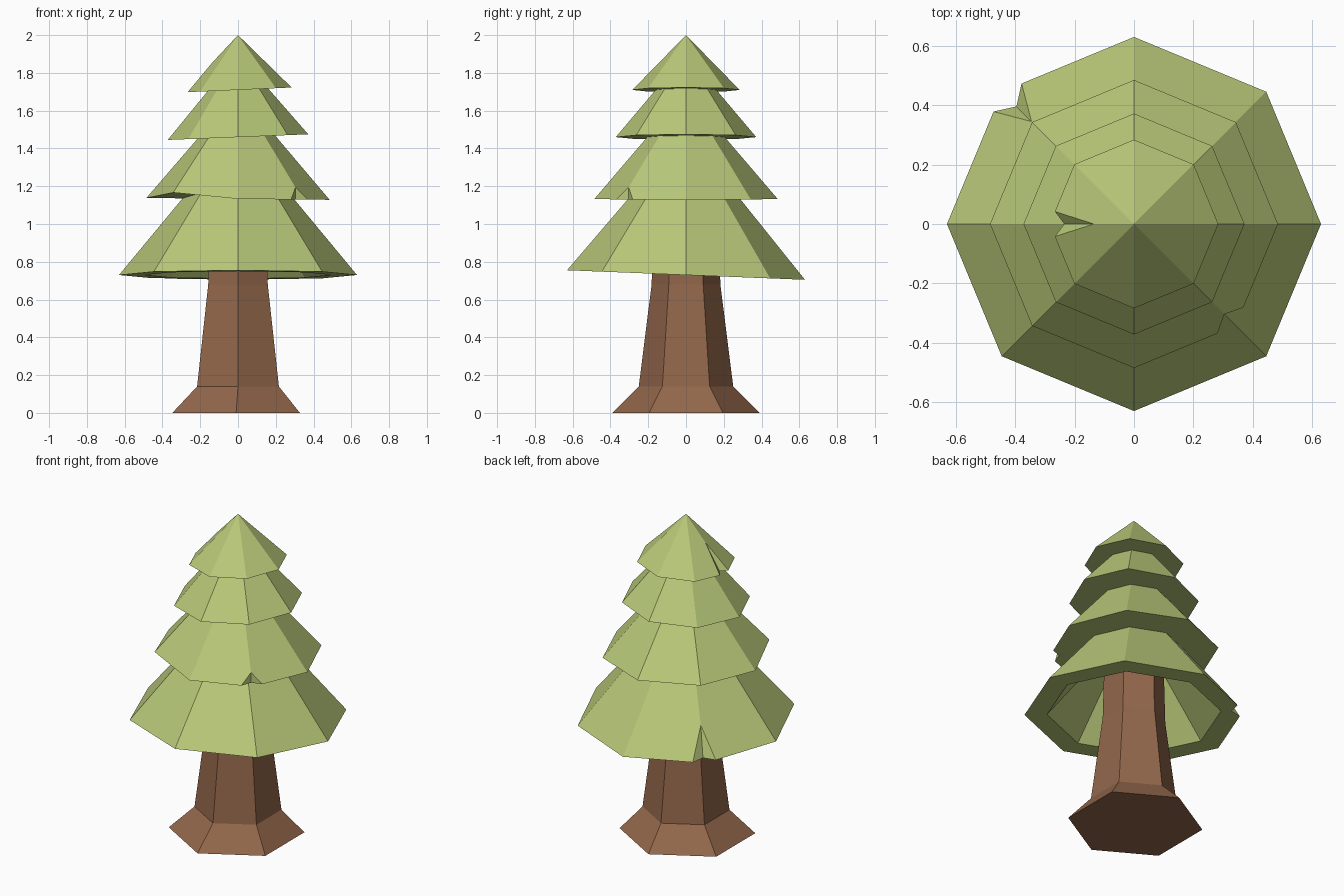
import bpy, bmesh
from math import cos, sin, pi
from mathutils import Vector

if "Cube" in bpy.data.objects:
    bpy.data.objects.remove(bpy.data.objects["Cube"])


def material(name, colour):
    m = bpy.data.materials.new(name)
    m.diffuse_color = (*colour, 1)
    m.use_nodes = True
    m.node_tree.nodes["Principled BSDF"].inputs["Base Color"].default_value = m.diffuse_color
    return m


def finish(bm, name, mat):
    bmesh.ops.recalc_face_normals(bm, faces=bm.faces)
    me = bpy.data.meshes.new(name)
    bm.to_mesh(me)
    bm.free()
    me.materials.append(mat)
    ob = bpy.data.objects.new(name, me)
    bpy.context.collection.objects.link(ob)
    return ob


def tier(name, r, z, top, inner_r, tilt=(0, 0), lift=None, notch=None):
    """Hollow eight-sided cone; notch = (corner, rim fraction, crease floor radius, crease top radius)."""
    bm = bmesh.new()
    n = 8
    lift = lift or {}

    def point(i, rad):
        x, y = rad * cos(i * pi / 4), rad * sin(i * pi / 4)
        return Vector((x, y, z + tilt[0] * x + tilt[1] * y + lift.get(i % n, 0)))

    corners = [point(i, r) for i in range(n)]
    peak = Vector((0, 0, top))
    apex = bm.verts.new(peak)
    inner_apex = bm.verts.new((0, 0, z + (top - z) * inner_r / r))
    inner = [bm.verts.new(point(i, inner_r)) for i in range(n)]

    # Rim corners: "before" ends a side, "after" starts the next one
    before, after, crease = [], [], {}
    for i, c in enumerate(corners):
        if notch and notch[0] == i:
            _, t, floor_r, top_r = notch
            a = bm.verts.new(c.lerp(corners[i - 1], t))
            b = bm.verts.new(c.lerp(corners[(i + 1) % n], t))
            q = bm.verts.new(point(i, floor_r))
            p = bm.verts.new(peak.lerp(c, top_r / r))
            bm.faces.new((a, q, p))
            bm.faces.new((q, b, p))
            before.append([a, q])
            after.append([q, b])
            crease[i] = p
        else:
            v = bm.verts.new(c)
            before.append([v])
            after.append([v])

    # Outer slope, underside and inner slope of each side
    for i in range(n):
        j = (i + 1) % n
        outer = [after[i][-1], before[j][0]]
        if j in crease:
            outer.append(crease[j])
        outer.append(apex)
        if i in crease:
            outer.append(crease[i])
        bm.faces.new(outer)
        bm.faces.new(after[i] + before[j] + [inner[j], inner[i]])
        bm.faces.new((inner[i], inner[j], inner_apex))
    return finish(bm, name, leaf)


leaf = material("leaf_green", (0.48, 0.58, 0.19))
bark = material("bark_brown", (0.29, 0.135, 0.07))

# Six-sided trunk with a flared foot
bm = bmesh.new()
rings = []
for rad, z, dx in ((0.39, 0, -0.01), (0.25, 0.14, 0), (0.182, 0.68, 0), (0.172, 1.08, 0)):
    rings.append([bm.verts.new((rad * cos(pi / 6 + k * pi / 3) + dx,
                                rad * sin(pi / 6 + k * pi / 3), z)) for k in range(6)])
for low, high in zip(rings, rings[1:]):
    for k in range(6):
        bm.faces.new((low[k], low[k - 1], high[k - 1], high[k]))
bm.faces.new(rings[0])
bm.faces.new(rings[-1])
finish(bm, "trunk", bark)

# Foliage tiers, bottom to top, slightly tilted and chipped
tier("foliage_bottom", 0.63, 0.73, 1.49, 0.50, tilt=(0, -0.04), notch=(3, 0.15, 0.56, 0.488))
tier("foliage_lower_middle", 0.485, 1.133, 1.70, 0.27, tilt=(-0.01, 0), lift={5: 0.03},
     notch=(7, 0.18, 0.43, 0.43))
tier("foliage_upper_middle", 0.372, 1.46, 1.90, 0.17, tilt=(0.04, 0))
tier("foliage_top", 0.284, 1.71, 2.0, 0.12, tilt=(0.045, 0), notch=(4, 0.21, 0.235, 0.135))
